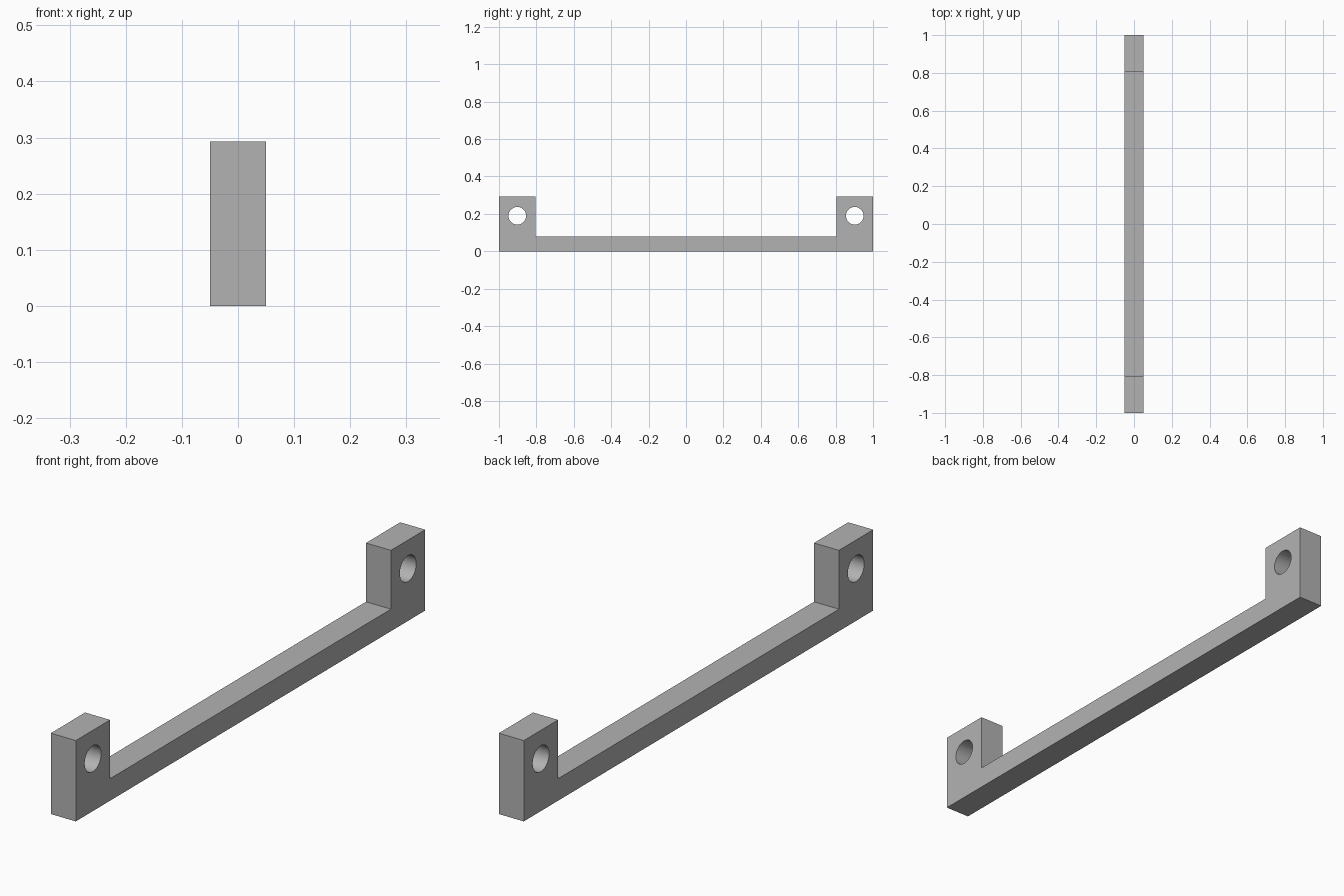
import bpy
import bmesh
from math import pi

cube = bpy.data.objects.get("Cube")
if cube:
    bpy.data.objects.remove(cube, do_unlink=True)

HALF_WIDTH, HEIGHT, BAR_HEIGHT, LUG_INNER = 0.05, 0.293, 0.08, 0.804
HOLE_Y, HOLE_Z, HOLE_RADIUS = 0.902, 0.19, 0.047

grey = bpy.data.materials.new("plain_grey")
grey.use_nodes = True
colour = (0.45, 0.45, 0.45, 1)
grey.diffuse_color = colour
grey.node_tree.nodes["Principled BSDF"].inputs["Base Color"].default_value = colour

# Handle body: U-shaped side profile extruded across its width
half = [(1, 0), (1, HEIGHT), (LUG_INNER, HEIGHT), (LUG_INNER, BAR_HEIGHT)]
outline = half + [(-y, z) for y, z in reversed(half)]
bm = bmesh.new()
face = bm.faces.new([bm.verts.new((-HALF_WIDTH, y, z)) for y, z in outline])
side = bmesh.ops.extrude_face_region(bm, geom=[face])
moved = [v for v in side["geom"] if isinstance(v, bmesh.types.BMVert)]
bmesh.ops.translate(bm, verts=moved, vec=(2 * HALF_WIDTH, 0, 0))
bmesh.ops.recalc_face_normals(bm, faces=bm.faces)
mesh = bpy.data.meshes.new("mounting_bar")
bm.to_mesh(mesh)
bm.free()
mesh.materials.append(grey)
bar = bpy.data.objects.new("mounting_bar", mesh)
bpy.context.collection.objects.link(bar)

# Round hole through each end lug
for name, sign in (("front", -1), ("back", 1)):
    bpy.ops.mesh.primitive_cylinder_add(
        vertices=64, radius=HOLE_RADIUS, depth=4 * HALF_WIDTH,
        location=(0, sign * HOLE_Y, HOLE_Z), rotation=(0, pi / 2, 0))
    cutter = bpy.context.object
    cutter.name = name + "_hole_cutter"
    cutter.data.materials.append(grey)
    cut = bar.modifiers.new(name + "_hole", "BOOLEAN")
    cut.operation = "DIFFERENCE"
    cut.solver = "EXACT"
    cut.object = cutter
    bpy.ops.object.select_all(action="DESELECT")
    bar.select_set(True)
    bpy.context.view_layer.objects.active = bar
    bpy.ops.object.modifier_apply(modifier=cut.name)
    bpy.data.objects.remove(cutter, do_unlink=True)

# Smooth hole walls, crisp edges
bpy.ops.object.shade_smooth_by_angle()
